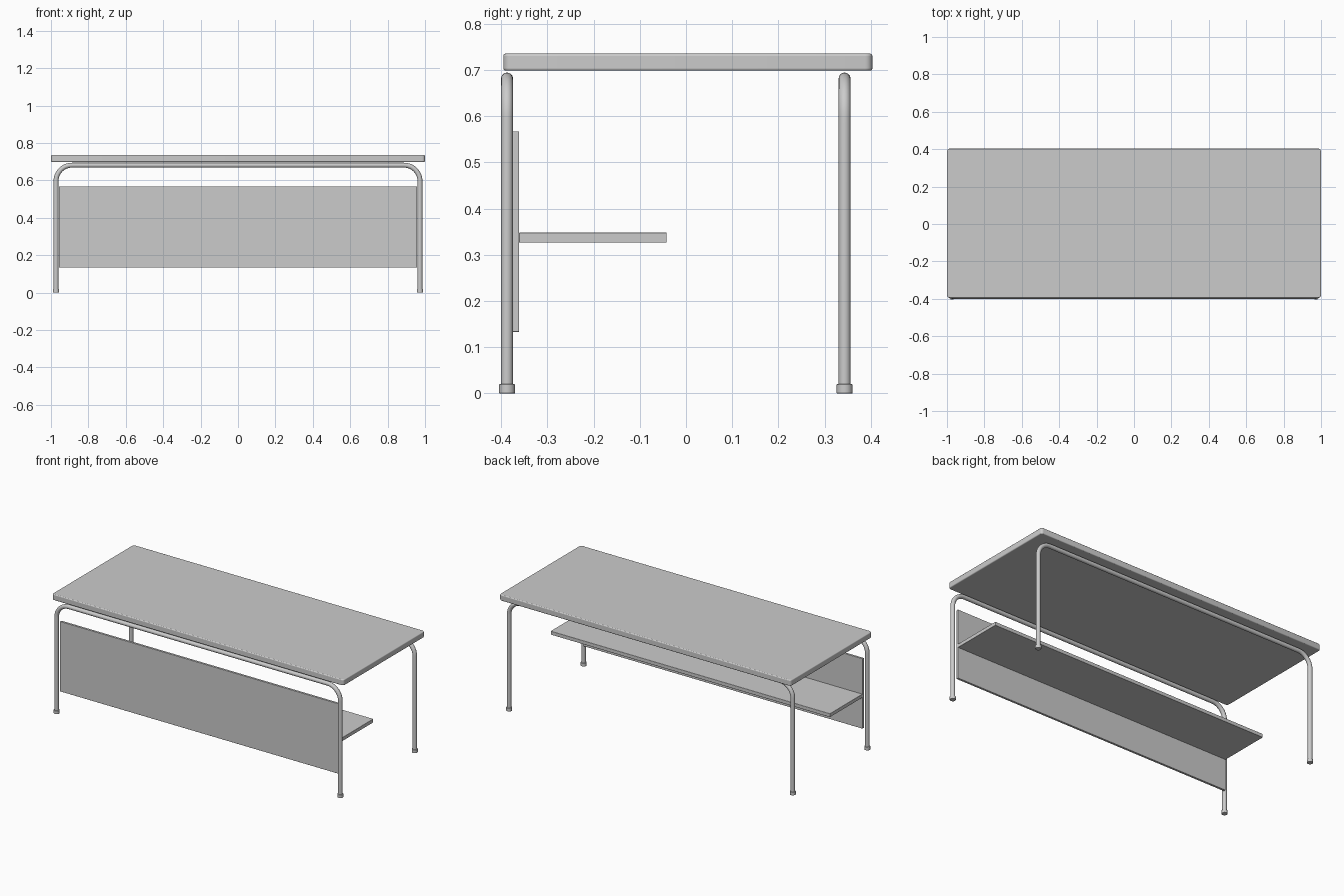
import bpy, bmesh
from math import sin, cos, pi, radians

if "Cube" in bpy.data.objects:
    bpy.data.objects.remove(bpy.data.objects["Cube"])

LEG_X, TUBE_R, TUBE_Z, BEND = 0.973, 0.013, 0.681, 0.085


def smooth(ob):
    bpy.ops.object.select_all(action='DESELECT')
    ob.select_set(True)
    bpy.context.view_layer.objects.active = ob
    bpy.ops.object.shade_smooth_by_angle(angle=radians(35))


def board(name, lo, hi, edge, corner=0.0):
    """Box between two corners, optional rounded upright corners, then eased edges."""
    bm = bmesh.new()
    bmesh.ops.create_cube(bm, size=1)
    for v in bm.verts:
        v.co = [lo[i] if v.co[i] < 0 else hi[i] for i in range(3)]
    if corner:
        upright = [e for e in bm.edges if abs(e.verts[0].co.z - e.verts[1].co.z) > 1e-4]
        bmesh.ops.bevel(bm, geom=upright, offset=corner, segments=5,
                        profile=0.5, affect='EDGES')
    me = bpy.data.meshes.new(name)
    bm.to_mesh(me)
    bm.free()
    ob = bpy.data.objects.new(name, me)
    bpy.context.collection.objects.link(ob)
    mod = ob.modifiers.new("eased_edges", 'BEVEL')
    mod.width, mod.segments, mod.angle_limit = edge, 3, radians(40)
    smooth(ob)


def tube_frame(name, y):
    """One bent tube forming two legs and the rail between them."""
    arc = [(LEG_X - BEND + BEND * cos(a), TUBE_Z - BEND + BEND * sin(a))
           for a in [pi / 2 * i / 12 for i in range(13)]]
    half = [(LEG_X, 0.004)] + arc
    path = half + [(-x, z) for x, z in reversed(half)]
    cu = bpy.data.curves.new(name, 'CURVE')
    cu.dimensions = '3D'
    cu.bevel_depth, cu.bevel_resolution, cu.use_fill_caps = TUBE_R, 6, True
    sp = cu.splines.new('POLY')
    sp.points.add(len(path) - 1)
    for p, (x, z) in zip(sp.points, path):
        p.co = (x, y, z, 1)
    sp.use_smooth = True
    bpy.context.collection.objects.link(bpy.data.objects.new(name, cu))


def foot(name, x, y):
    bpy.ops.mesh.primitive_cylinder_add(vertices=32, radius=0.017, depth=0.02,
                                        location=(x, y, 0.01))
    ob = bpy.context.object
    ob.name = name
    mod = ob.modifiers.new("eased_edges", 'BEVEL')
    mod.width, mod.segments, mod.angle_limit = 0.0012, 2, radians(40)
    smooth(ob)


# Desk top
board("desk_top", (-1, -0.395, 0.698), (1, 0.403, 0.735), 0.005, corner=0.016)

# Front modesty panel and the shelf behind it
board("front_panel", (-0.958, -0.375, 0.133), (0.958, -0.361, 0.567), 0.0015)
board("shelf", (-0.958, -0.361, 0.326), (0.958, -0.042, 0.348), 0.0015)

# Front and back bent-tube frames with foot caps
for side, y in (("front", -0.387), ("back", 0.343)):
    tube_frame(side + "_leg_frame", y)
    for hand, s in (("left", -1), ("right", 1)):
        foot(f"{side}_{hand}_foot", s * LEG_X, y)
